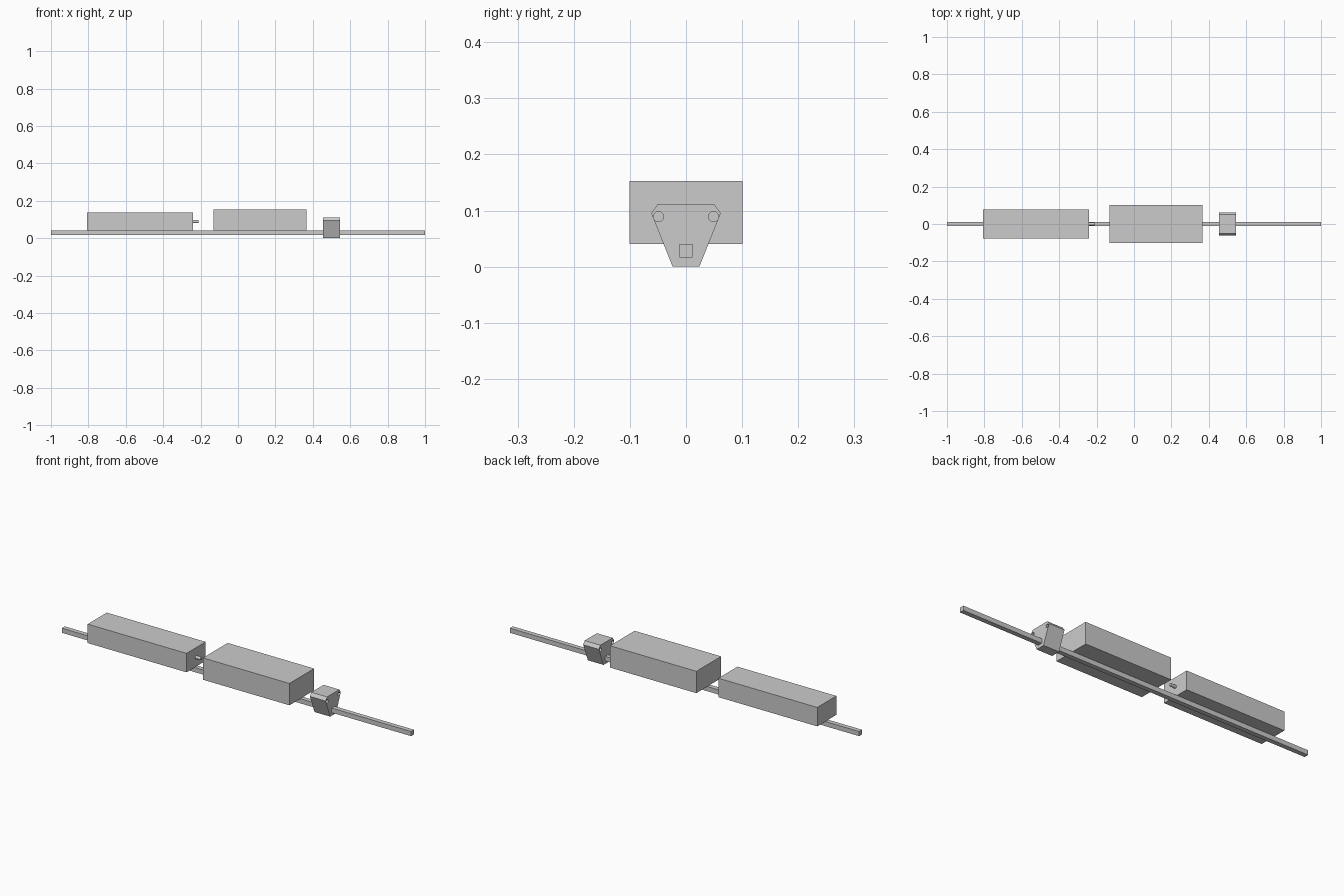
import bpy
import math

if "Cube" in bpy.data.objects:
    bpy.data.objects.remove(bpy.data.objects["Cube"], do_unlink=True)

grey = bpy.data.materials.new("plain_grey")
grey.use_nodes = True
COLOUR = (0.6, 0.6, 0.6, 1)
grey.diffuse_color = COLOUR
grey.node_tree.nodes["Principled BSDF"].inputs["Base Color"].default_value = COLOUR


def prism(name, profile, x0, x1):
    """Extrude a (y, z) outline, counter-clockwise seen from +x, along x."""
    n = len(profile)
    verts = [(x, y, z) for x in (x0, x1) for y, z in profile]
    faces = [tuple(reversed(range(n))), tuple(range(n, 2 * n))]
    faces += [(i, (i + 1) % n, n + (i + 1) % n, n + i) for i in range(n)]
    mesh = bpy.data.meshes.new(name)
    mesh.from_pydata(verts, [], faces)
    mesh.materials.append(grey)
    obj = bpy.data.objects.new(name, mesh)
    bpy.context.collection.objects.link(obj)
    return obj


def box(name, x0, x1, half_y, z0, z1):
    return prism(name, [(-half_y, z0), (half_y, z0), (half_y, z1), (-half_y, z1)], x0, x1)


def rod(name, x0, x1, y, z, r, sides=24):
    angles = [2 * math.pi * i / sides for i in range(sides)]
    return prism(name, [(y + r * math.cos(a), z + r * math.sin(a)) for a in angles], x0, x1)


def smooth(obj):
    bpy.ops.object.select_all(action="DESELECT")
    obj.select_set(True)
    bpy.context.view_layer.objects.active = obj
    bpy.ops.object.shade_smooth_by_angle()


# Long square rail and the two housings resting on it
box("rail", -1, 1, 0.012, 0.016, 0.04)
box("motor_housing", -0.806, -0.24, 0.078, 0.04, 0.138)
box("control_housing", -0.13, 0.365, 0.101, 0.04, 0.153)

# Short output shaft on the motor housing
smooth(rod("output_shaft", -0.245, -0.21, 0, 0.089, 0.008))

# Tapered bracket around the rail, with two holes along its length
half = [(0.024, 0), (0.062, 0.095), (0.05, 0.112)]
outline = half + [(-y, z) for y, z in reversed(half)]
bracket = prism("bracket", outline, 0.455, 0.545)
for side, label in ((1, "back"), (-1, "front")):
    cutter = rod("hole_cutter_" + label, 0.4, 0.6, side * 0.049, 0.089, 0.009)
    cutter.hide_render = True
    cutter.hide_viewport = True
    cut = bracket.modifiers.new("hole_" + label, "BOOLEAN")
    cut.operation = "DIFFERENCE"
    cut.solver = "EXACT"
    cut.object = cutter
